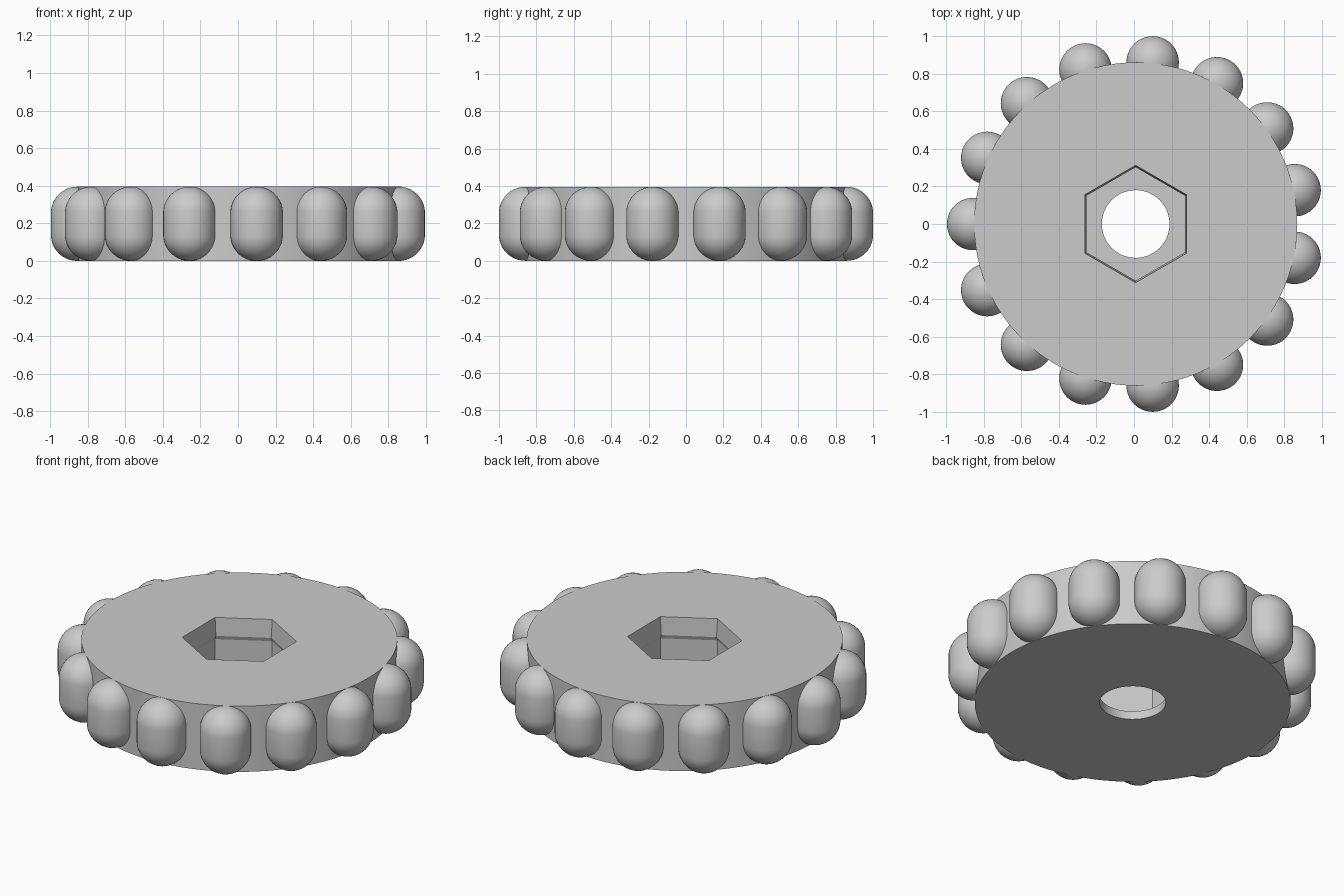
import bpy
import bmesh
from math import sin, cos, pi, tau, radians

default = bpy.data.objects.get("Cube")
if default:
    bpy.data.objects.remove(default, do_unlink=True)

HEIGHT = 0.395
CENTRE_X = 0.009
SIDES = 96
GRIPS = 15
GRIP_RADIUS = 0.14
GRIP_CIRCLE = 0.865

grey = bpy.data.materials.new("light grey plastic")
grey.use_nodes = True
colour = (0.6, 0.6, 0.6, 1)
grey.diffuse_color = colour
grey.node_tree.nodes["Principled BSDF"].inputs["Base Color"].default_value = colour


def add_object(name, mesh, location):
    obj = bpy.data.objects.new(name, mesh)
    obj.location = location
    bpy.context.collection.objects.link(obj)
    return obj


def finish_mesh(bm, name):
    bmesh.ops.recalc_face_normals(bm, faces=bm.faces[:])
    mesh = bpy.data.meshes.new(name)
    bm.to_mesh(mesh)
    bm.free()
    mesh.materials.append(grey)
    return mesh


def smooth(obj):
    bpy.ops.object.select_all(action="DESELECT")
    obj.select_set(True)
    bpy.context.view_layer.objects.active = obj
    bpy.ops.object.shade_smooth_by_angle(angle=radians(15))


def ring(bm, shape, radius, z):
    """A circle, or a hexagon with its corners on the y axis."""
    verts = []
    for i in range(SIDES):
        a = tau * i / SIDES
        r = radius
        if shape == "hex":
            r *= cos(pi / 6) / cos(a % (pi / 3) - pi / 6)
        verts.append(bm.verts.new((r * cos(a + pi / 2), r * sin(a + pi / 2), z)))
    return verts


# Disc with a through hole and a nut pocket that has a snap lip
profile = [
    ("circle", 0.86, 0), ("circle", 0.86, HEIGHT),
    ("hex", 0.312, HEIGHT), ("hex", 0.302, 0.288),
    ("hex", 0.312, 0.265), ("hex", 0.312, 0.05),
    ("circle", 0.18, 0.05), ("circle", 0.18, 0),
]
bm = bmesh.new()
rings = [ring(bm, *step) for step in profile]
for k, lower in enumerate(rings):
    upper = rings[(k + 1) % len(rings)]
    for i in range(SIDES):
        j = (i + 1) % SIDES
        bm.faces.new((lower[i], lower[j], upper[j], upper[i]))
disc = add_object("knob_disc", finish_mesh(bm, "knob_disc"), (CENTRE_X, 0, 0))
smooth(disc)

# Rounded grip: a sphere whose middle band is stretched into a straight side
bm = bmesh.new()
bmesh.ops.create_uvsphere(bm, u_segments=40, v_segments=21, radius=GRIP_RADIUS)
stretch = HEIGHT / 2 - GRIP_RADIUS
for v in bm.verts:
    v.co.z += stretch if v.co.z > 0 else -stretch
grip_mesh = finish_mesh(bm, "grip")

# Grips evenly spaced around the rim
for k in range(GRIPS):
    a = pi + tau * k / GRIPS
    place = (CENTRE_X + GRIP_CIRCLE * cos(a), GRIP_CIRCLE * sin(a), HEIGHT / 2)
    grip = add_object(f"grip_{k + 1}", grip_mesh, place)
    if k == 0:
        smooth(grip)
